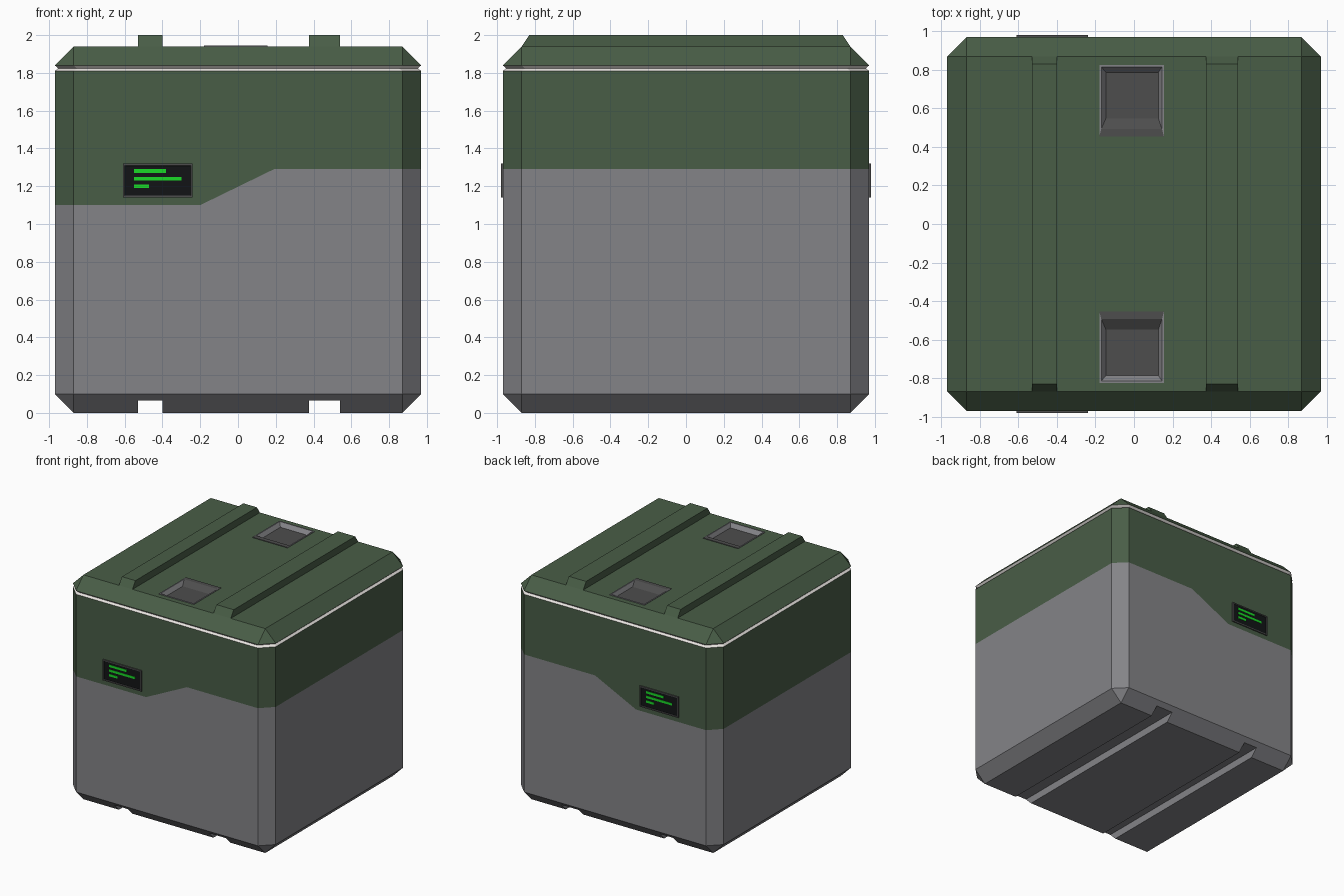
import bpy, bmesh
from mathutils import Matrix

if "Cube" in bpy.data.objects:
    bpy.data.objects.remove(bpy.data.objects["Cube"])


def material(name, rgb):
    m = bpy.data.materials.new(name)
    m.diffuse_color = (*rgb, 1)
    m.use_nodes = True
    m.node_tree.nodes["Principled BSDF"].inputs["Base Color"].default_value = m.diffuse_color
    return m


GREEN = material("green_paint", (0.066, 0.110, 0.062))
GREY = material("grey_shell", (0.23, 0.23, 0.245))
DARK = material("dark_grey", (0.075, 0.075, 0.075))
WHITE = material("white_trim", (0.80, 0.77, 0.74))
BLACK = material("black_glass", (0.006, 0.007, 0.008))
GLOW = material("green_glow", (0.01, 0.70, 0.02))


def finish(name, bm, *mats):
    bmesh.ops.recalc_face_normals(bm, faces=bm.faces[:])
    me = bpy.data.meshes.new(name)
    bm.to_mesh(me)
    bm.free()
    for m in mats:
        me.materials.append(m)
    ob = bpy.data.objects.new(name, me)
    bpy.context.collection.objects.link(ob)
    return ob


def loft(name, rings, mat):
    """Stack of square rings (half width, corner cut, height)."""
    bm = bmesh.new()
    rows = []
    for h, c, z in rings:
        k = h - c
        pts = [(h, -k), (h, k), (k, h), (-k, h), (-h, k), (-h, -k), (-k, -h), (k, -h)]
        rows.append([bm.verts.new((x, y, z)) for x, y in pts])
    for a, b in zip(rows, rows[1:]):
        for i in range(8):
            j = (i + 1) % 8
            bm.faces.new((a[i], a[j], b[j], b[i]))
    bm.faces.new(rows[0])
    bm.faces.new(rows[-1])
    bmesh.ops.remove_doubles(bm, verts=bm.verts[:], dist=1e-5)
    return finish(name, bm, mat)


def prism(name, pts, axis, lo, hi, *mats):
    """Profile (u, z) extruded along x or y."""
    bm = bmesh.new()
    ends = [[bm.verts.new((t, u, z) if axis == "x" else (u, t, z)) for u, z in pts]
            for t in (lo, hi)]
    bm.faces.new(ends[0])
    bm.faces.new(ends[1])
    for i in range(len(pts)):
        j = (i + 1) % len(pts)
        bm.faces.new((ends[0][i], ends[0][j], ends[1][j], ends[1][i]))
    return finish(name, bm, *mats)


def box(name, x0, x1, y0, y1, z0, z1, *mats):
    return prism(name, [(x0, z0), (x1, z0), (x1, z1), (x0, z1)], "y", y0, y1, *mats)


def cut(ob, cutter):
    mod = ob.modifiers.new("cut", "BOOLEAN")
    mod.operation = "DIFFERENCE"
    mod.solver = "EXACT"
    mod.object = cutter
    bpy.context.view_layer.objects.active = ob
    bpy.ops.object.modifier_apply(modifier=mod.name)
    bpy.data.objects.remove(cutter)


# Two-tone shell, split along a stepped line
STEP = [(-1.2, 1.10), (-0.20, 1.10), (0.19, 1.29), (1.2, 1.29)]
lower = loft("lower_body", [(0.87, 0, 0), (0.97, 0.1, 0.1), (0.97, 0.1, 1.40)], GREY)
cut(lower, prism("cutter", STEP + [(1.2, 1.6), (-1.2, 1.6)], "y", -1.2, 1.2))
upper = loft("upper_body", [(0.97, 0.1, 1.0), (0.97, 0.1, 1.81)], GREEN)
cut(upper, prism("cutter", STEP + [(1.2, 0.7), (-1.2, 0.7)], "y", -1.2, 1.2))

# White V-shaped seam and lid
loft("seam_trim", [(0.97, 0.1, 1.81), (0.953, 0.1, 1.824), (0.97, 0.1, 1.84)], WHITE)
lid = loft("lid", [(0.97, 0.1, 1.84), (0.87, 0, 1.94)], GREEN)

# Stacking rails on the lid and matching grooves underneath
for side, x0, x1 in (("left", -0.53, -0.40), ("right", 0.375, 0.54)):
    prism("rail_" + side, [(-0.87, 1.94), (0.87, 1.94), (0.83, 2.0), (-0.83, 2.0)],
          "x", x0, x1, GREEN)
    cut(lower, box("cutter", x0, x1, -1.2, 1.2, -0.1, 0.065))


# Shallow lid recesses: grey rim, dark ledge on the inner side, dark floor
def recess(name, s):
    x0, x1, y0, y1 = -0.18, 0.155, 0.455, 0.825
    cut(lid, box("cutter", x0, x1, min(s * y0, s * y1), max(s * y0, s * y1), 1.90, 2.1))
    bm = bmesh.new()

    def rect(a, b, c, d, z):
        return [bm.verts.new((x, s * y, z)) for x, y in ((a, c), (b, c), (b, d), (a, d))]
    rows = [rect(x0, x1, y0, y1, 1.90),
            rect(x0, x1, y0, y1, 1.945),
            rect(x0 + 0.01, x1 - 0.01, y0 + 0.038, y1 - 0.01, 1.945),
            rect(x0 + 0.034, x1 - 0.028, y0 + 0.093, y1 - 0.038, 1.912)]
    for a, b in zip(rows, rows[1:]):
        for i in range(4):
            j = (i + 1) % 4
            bm.faces.new((a[i], a[j], b[j], b[i])).material_index = int(i == 0)
    bm.faces.new(rows[0])
    bm.faces.new(rows[-1]).material_index = 1
    finish(name, bm, GREY, DARK)


recess("lid_recess_front", -1)
recess("lid_recess_back", 1)


# Status screens, the back one turned half a circle about the screen centre
def screen(side, turn):
    parts = []
    bezel = box("screen_" + side, -0.61, -0.24, -0.98, -0.96, 1.14, 1.32, DARK, BLACK)
    bm = bmesh.new()
    bm.from_mesh(bezel.data)
    face = min(bm.faces, key=lambda f: f.calc_center_median().y)
    bmesh.ops.inset_region(bm, faces=[face], thickness=0.014)
    bmesh.ops.inset_region(bm, faces=[face], thickness=0.003, depth=-0.005)
    face.material_index = 1
    bm.to_mesh(bezel.data)
    bm.free()
    parts.append(bezel)
    for i, (z, x1) in enumerate(((1.28, -0.38), (1.24, -0.30), (1.20, -0.47))):
        parts.append(box(f"screen_bar_{side}_{i + 1}", -0.55, x1, -0.978, -0.97,
                         z - 0.01, z + 0.01, GLOW))
    if turn:
        flip = Matrix.Translation((-0.85, 0, 0)) @ Matrix.Diagonal((-1, -1, 1, 1))
        for p in parts:
            p.data.transform(flip)


screen("front", False)
screen("back", True)
